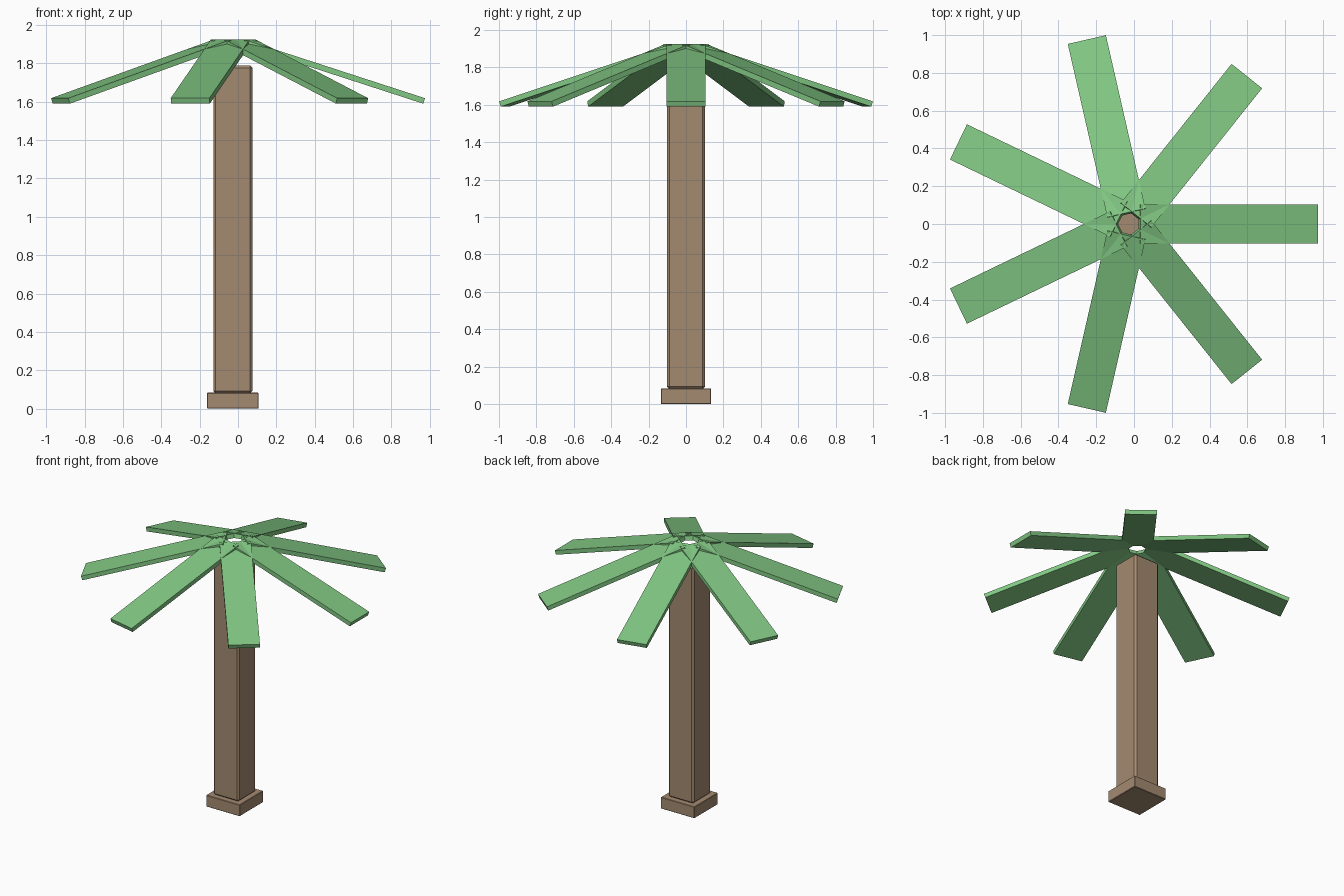
import bpy
from math import cos, sin, radians, tau
from mathutils import Matrix

cube = bpy.data.objects.get("Cube")
if cube:
    bpy.data.objects.remove(cube, do_unlink=True)

CENTRE_X = -0.027


def material(name, colour):
    mat = bpy.data.materials.new(name)
    mat.use_nodes = True
    mat.diffuse_color = colour
    mat.node_tree.nodes["Principled BSDF"].inputs["Base Color"].default_value = colour
    return mat


def box(name, size, location, mat, bevel=0.0):
    bpy.ops.mesh.primitive_cube_add(size=1, location=location)
    obj = bpy.context.object
    obj.name = name
    obj.data.transform(Matrix.Diagonal((*size, 1)))
    obj.data.materials.append(mat)
    if bevel:
        mod = obj.modifiers.new("Chamfer", "BEVEL")
        mod.width = bevel
        mod.segments = 1
    return obj


bark = material("Bark brown", (0.37, 0.255, 0.163, 1))
green = material("Leaf green", (0.22, 0.57, 0.225, 1))

# Base and trunk
box("base", (0.268, 0.268, 0.083), (CENTRE_X, 0, 0.0415), bark, 0.003)
trunk_bottom, trunk_top = 0.08, 1.79
box("trunk", (0.204, 0.204, trunk_top - trunk_bottom),
    (CENTRE_X, 0, (trunk_top + trunk_bottom) / 2), bark, 0.013)

# Ring of drooping fronds, each a tilted plank around an open centre
FRONDS = 7
DROOP = radians(18)
THICK, WIDTH = 0.03, 0.207
TIP_RADIUS, INNER_RADIUS, TOP_Z = 1.0015, 0.061, 1.924
length = (TIP_RADIUS - INNER_RADIUS) / cos(DROOP)

for i in range(FRONDS):
    frond = box(f"frond_{i + 1}", (length, WIDTH, THICK), (0, 0, 0), green)
    # Put the upper inner edge at the pivot, tilt, then turn about the trunk
    frond.data.transform(Matrix.Translation((length / 2, 0, -THICK / 2)))
    frond.data.transform(Matrix.Rotation(DROOP, 4, "Y"))
    angle = i * tau / FRONDS
    frond.rotation_euler.z = angle
    frond.location = (CENTRE_X + INNER_RADIUS * cos(angle),
                      INNER_RADIUS * sin(angle), TOP_Z)
